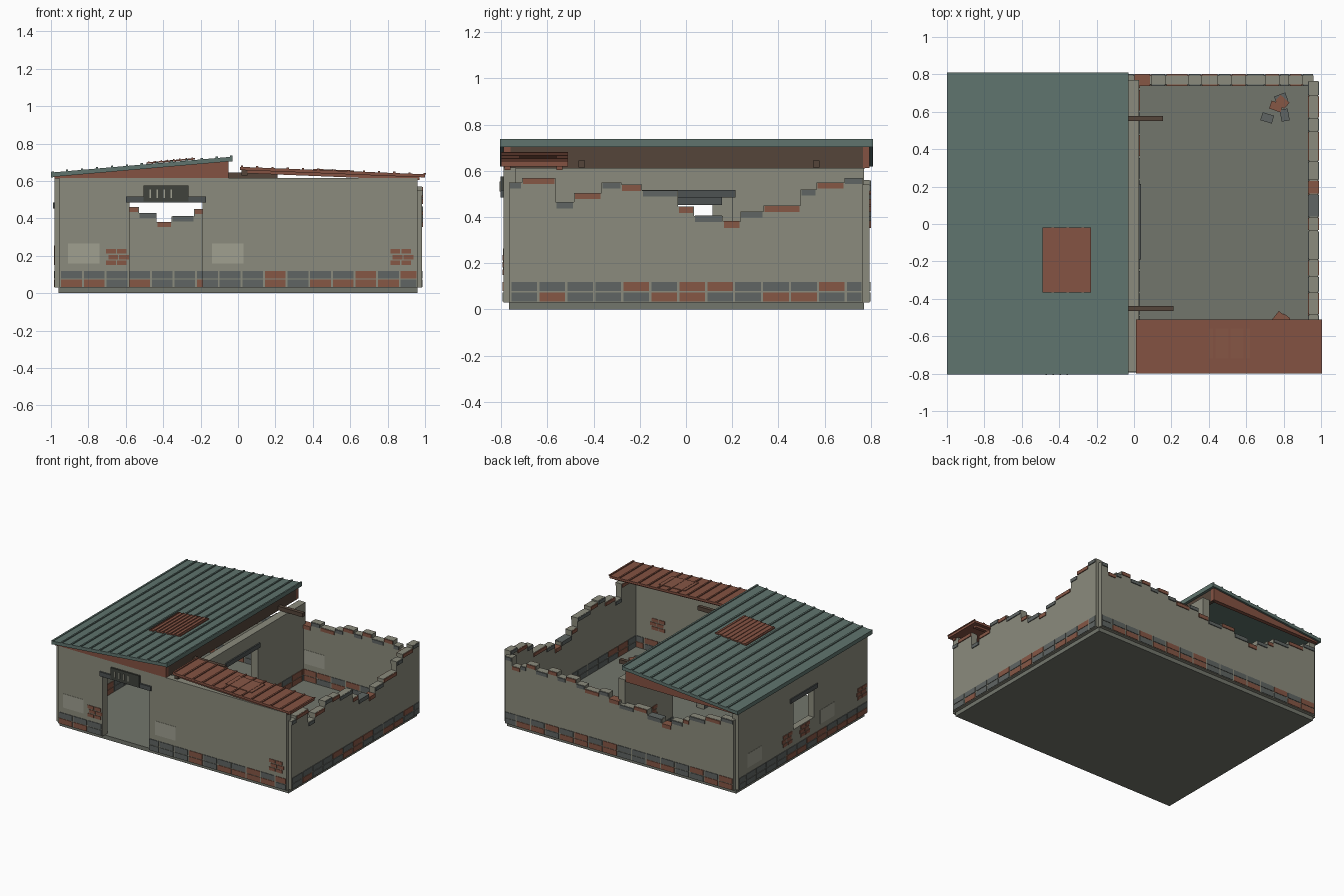
import bpy, bmesh, random
from mathutils import Matrix, Vector

if "Cube" in bpy.data.objects:
    bpy.data.objects.remove(bpy.data.objects["Cube"])
random.seed(4)

COL = {"plaster": (.26, .26, .205), "pale": (.35, .35, .28), "floor": (.17, .18, .15),
       "slate": (.115, .13, .125), "brick": (.24, .095, .06), "teal": (.115, .175, .155),
       "rust": (.23, .085, .055), "timber": (.09, .06, .042), "lintel": (.075, .085, .085),
       "vent": (.05, .055, .045)}
MATS = {}
for k, c in COL.items():
    MATS[k] = bpy.data.materials.new(k)
    MATS[k].diffuse_color = (*c, 1)


def boxes(name, items, warp=None):
    """One object from boxes (x0,x1,y0,y1,z0,z1,material[,turn])."""
    bm, slots = bmesh.new(), []
    for x0, x1, y0, y1, z0, z1, mat, *turn in items:
        if mat not in slots:
            slots.append(mat)
        m = Matrix.Translation(((x0+x1)/2, (y0+y1)/2, (z0+z1)/2))
        if turn:
            m = m @ Matrix.Rotation(turn[0], 4, 'Z')
        m = m @ Matrix.Diagonal((x1-x0, y1-y0, z1-z0, 1))
        vs = bmesh.ops.create_cube(bm, size=1, matrix=m)["verts"]
        for f in {f for v in vs for f in v.link_faces}:
            f.material_index = slots.index(mat)
    if warp:
        for v in bm.verts:
            v.co.z = warp(v.co)
    me = bpy.data.meshes.new(name)
    bm.to_mesh(me)
    bm.free()
    for s in slots:
        me.materials.append(MATS[s])
    ob = bpy.data.objects.new(name, me)
    bpy.context.collection.objects.link(ob)
    return ob


# Wall runs: axis along the wall and the span across it
WALLS = {"front": ("x", -.79, -.735, -.955, .96), "back": ("x", .745, .795, -.955, .96),
         "left": ("y", -.98, -.93, -.77, .77), "right": ("y", .935, .983, -.765, .765),
         "partition": ("y", -.03, .028, -.735, .77)}


def on(wall, u0, u1, z0, z1, mat, out=0.0, side=0):
    """Box in wall space: through the wall, or a thin slab on one face."""
    ax, a, b, _, _ = WALLS[wall]
    if side:
        p = b if side > 0 else a
        a, b = p - abs(out), p + abs(out)
    else:
        a, b = a - out, b + out
    return (u0, u1, a, b, z0, z1, mat) if ax == "x" else (a, b, u0, u1, z0, z1, mat)


def solid_wall(wall, top, hole=None):
    _, _, _, s, e = WALLS[wall]
    if not hole:
        return [on(wall, s, e, .03, top, "plaster")]
    h0, h1, hz0, hz1 = hole
    out = [on(wall, s, h0, .03, top, "plaster"), on(wall, h1, e, .03, top, "plaster"),
           on(wall, h0, h1, hz1, top, "plaster")]
    if hz0 > .03:
        out.append(on(wall, h0, h1, .03, hz0, "plaster"))
    return out


def base_courses(wall, hole=None):
    _, _, _, s, e = WALLS[wall]
    items = []
    for side in (-1, 1):
        for row in range(2):
            u = s + .01
            while u < e - .03:
                u1 = min(u + .111, e - .005)
                z = .034 + row * .045
                spans = [(u, u1)]
                if hole:
                    spans = [(u, min(u1, hole[0])), (max(u, hole[1]), u1)]
                mat = "brick" if random.random() < .33 else "slate"
                items += [on(wall, a, b, z, z + .039, mat, .004, side) for a, b in spans if b - a > .01]
                u += .121
    return items


def brick_patch(wall, u, z, side):
    return [on(wall, u + i*.058 + (r % 2)*.012 - .06, u + i*.058 + (r % 2)*.012 - .008,
               z + r*.031, z + r*.031 + .024, "brick", .004, side) for r in range(3) for i in range(2)]


def pale_patch(wall, u, side):
    return [on(wall, u - .085, u + .085, .16, .265, "pale", .002, side)]


# Ground slab and floor
boxes("floor_slab", [(-.96, .96, -.765, .77, 0, .03, "floor")])

# Intact walls with openings
DOOR, INNER, WIN = (-.58, -.19, .03, .485), (-.17, .2, .03, .485), (-.13, .115, .24, .455)
boxes("front_wall", solid_wall("front", .615, DOOR))
boxes("left_wall", solid_wall("left", .615, WIN))
boxes("partition_wall", solid_wall("partition", .612, INNER))

# Ruined walls: (end of step, height)
RIGHT = [(-.71, .55), (-.565, .57), (-.485, .465), (-.365, .505), (-.28, .55), (-.19, .54),
         (-.035, .515), (.035, .445), (.16, .405), (.235, .38), (.335, .425), (.495, .45),
         (.565, .52), (.685, .55), (.765, .57)]
BACK = [(-.85, .56), (-.72, .53), (-.585, .5), (-.53, .46), (-.435, .43), (-.355, .38), (-.235, .41),
        (-.12, .45), (0, .43), (.09, .45), (.17, .49), (.29, .47), (.36, .49), (.45, .52), (.52, .5),
        (.6, .53), (.7, .5), (.78, .53), (.83, .5), (.9, .48), (.96, .54)]
for wall, steps in (("right", RIGHT), ("back", BACK)):
    u, body, caps = WALLS[wall][3], [], []
    for i, (e, h) in enumerate(steps):
        body.append(on(wall, u, e, .03, h, "plaster"))
        bare = h < .42 or i == 9
        caps.append(on(wall, u + .004, e - .004, h - .027, h + (.002 if bare else -.002),
                       "brick" if i % 2 else "slate", .006))
        u = e
    boxes(wall + "_ruined_wall", body)
    boxes(wall + "_broken_bricks", caps)

# Brick base courses inside and out
for wall, hole in (("front", DOOR), ("back", None), ("left", None), ("right", None), ("partition", INNER)):
    boxes(wall + "_base_bricks", base_courses(wall, hole))

# Exposed brickwork and pale plaster repairs
boxes("exposed_bricks", brick_patch("front", -.645, .15, -1) + brick_patch("front", .875, .15, -1)
      + brick_patch("left", .19, .15, -1) + brick_patch("left", -.02, .15, -1)
      + brick_patch("left", -.7, .17, -1) + brick_patch("front", .75, .2, 1)
      + brick_patch("partition", .45, .2, -1))
boxes("plaster_repairs", pale_patch("front", -.825, -1) + pale_patch("front", -.055, -1)
      + pale_patch("left", -.29, -1) + pale_patch("left", .58, -1) + pale_patch("back", .12, -1))

# Lintels over openings
boxes("door_lintel", [on("front", -.6, -.17, .485, .518, "lintel", .012)])
boxes("inner_door_lintel", [on("partition", -.19, .215, .485, .518, "lintel", .01)])
boxes("window_lintel", [on("left", -.17, .155, .452, .485, "lintel", .008)])

# Vent grille above the door
boxes("vent_grille", [(-.505, -.265, -.803, -.785, .49, .575, "vent")]
      + [(-.472 + i*.037, -.464 + i*.037, -.807, -.8, .51, .555, "pale") for i in range(4)])


# Main roof: sheared slab with seams along y
def slope(co):
    return co.z + .645 + (co.x + 1) * .0876


boxes("main_roof", [(-1, -.03, -.805, .81, -.024, 0, "teal")]
      + [(-1 + i*.08, -.988 + i*.08, -.805, .81, 0, .008, "teal") for i in range(1, 12)]
      + [(-1, -.985, -.805, .81, -.026, .004, "teal"), (-.042, -.03, -.805, .81, -.026, .007, "teal")], slope)
boxes("roof_rust_patch", [(-.49, -.23, -.365, -.02, .002, .01, "rust")]
      + [(-.48 + i*.033, -.472 + i*.033, -.365, -.02, .01, .014, "rust") for i in range(8)], slope)


# Gables and the high side fascia under the roof
def gable_top(co):
    return co.z if co.z < .63 else .623 + (co.x + 1) * .0876


boxes("roof_gables", [(-.98, -.05, y, y + .03, .612, .66, "rust") for y in (-.79, .765)], gable_top)
boxes("ridge_fascia", [(-.075, -.05, -.785, .775, .61, .703, "timber")])


# Small porch-side roof
def slope2(co):
    return co.z + .676 - co.x * .04


boxes("side_roof", [(.01, 1, -.8, -.51, -.017, 0, "rust")]
      + [(.015 + i*.0815, .027 + i*.0815, -.8, -.51, 0, .007, "rust") for i in range(13)], slope2)
boxes("side_roof_patch", [(.4, .62, -.72, -.56, 0, .005, "brick")], slope2)
boxes("side_roof_beams", [(.03, .97, y, y + .025, -.033, -.017, "rust") for y in (-.785, -.56)]
      + [(.02, .05, -.79, -.53, -.045, -.017, "timber")], slope2)

# Snapped roof beams resting on the partition
boxes("broken_beams", [(-.06, .155, .55, .578, .615, .645, "timber"),
                       (-.06, .21, -.465, -.438, .615, .645, "timber")])

# Fallen rubble
rubble = []
for cx, cy in ((.76, .62), (.76, -.54)):
    for i in range(5):
        x, y = cx + random.uniform(-.05, .05), cy + random.uniform(-.055, .055)
        rubble.append((x - .032, x + .032, y - .022, y + .022, .03, .055 + .008*(i % 2),
                       "brick" if i % 2 else "slate", random.uniform(0, 3)))
boxes("fallen_rubble", rubble)

for m in bpy.data.materials:
    if m.users and not m.is_grease_pencil:
        m.use_nodes = True
        m.node_tree.nodes["Principled BSDF"].inputs["Base Color"].default_value = m.diffuse_color
